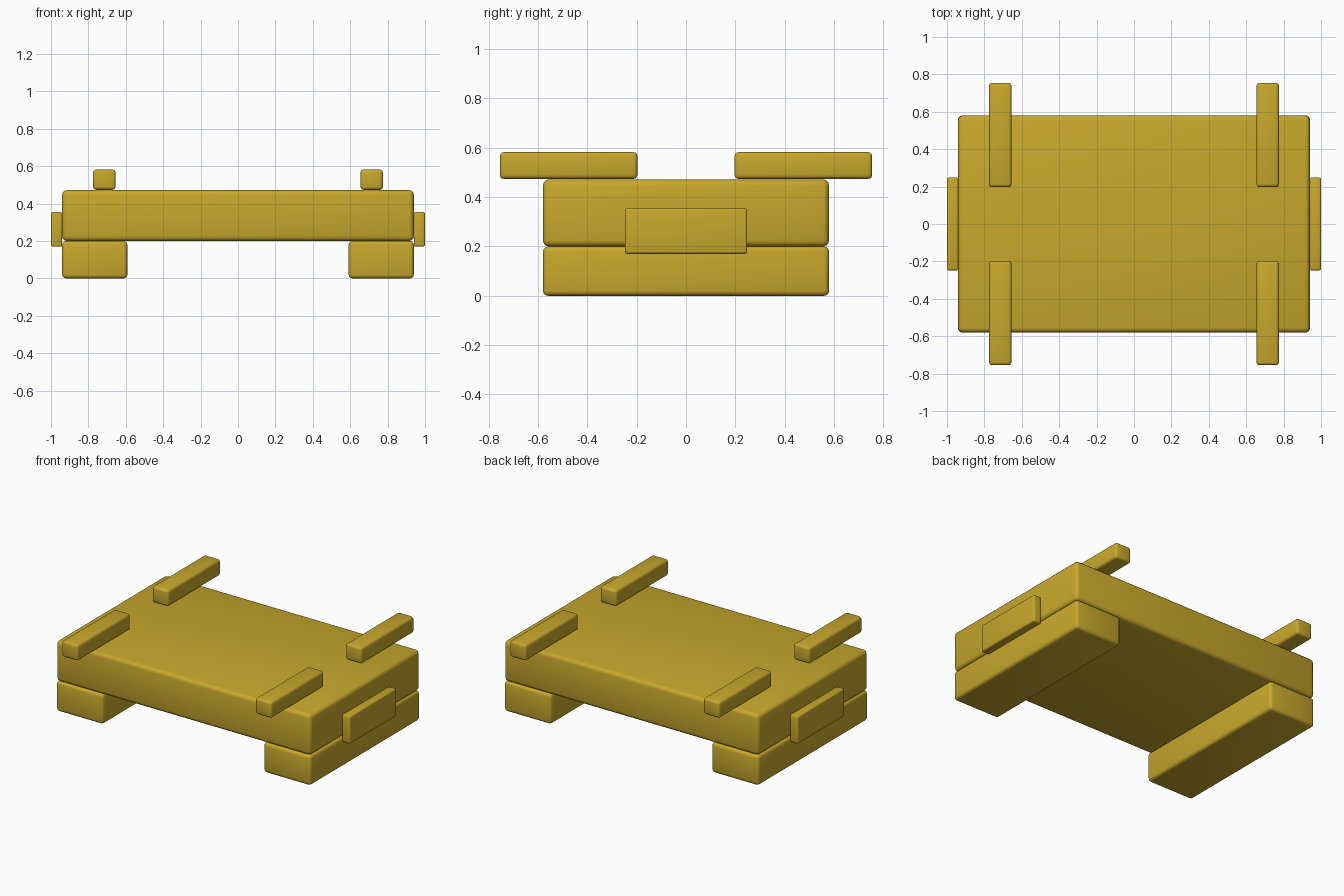
import bpy
import math

cube = bpy.data.objects.get("Cube")
if cube:
    bpy.data.objects.remove(cube, do_unlink=True)

yellow = bpy.data.materials.new("mustard_yellow")
yellow.use_nodes = True
colour = (0.58, 0.39, 0.025, 1)
yellow.diffuse_color = colour
yellow.node_tree.nodes["Principled BSDF"].inputs["Base Color"].default_value = colour


def block(name, low, high, bevel):
    """Rounded box between two opposite corners."""
    centre = [(a + b) / 2 for a, b in zip(low, high)]
    bpy.ops.mesh.primitive_cube_add(size=1, location=centre)
    ob = bpy.context.object
    ob.name = name
    ob.scale = [b - a for a, b in zip(low, high)]
    bpy.ops.object.transform_apply(location=False, rotation=False, scale=True)
    mod = ob.modifiers.new("rounded_edges", 'BEVEL')
    mod.width = bevel
    mod.segments = 3
    bpy.ops.object.modifier_apply(modifier=mod.name)
    ob.data.materials.append(yellow)
    bpy.ops.object.shade_smooth_by_angle(angle=math.radians(35))
    return ob


def mirrored(name, x, y, z, bevel):
    """Block given by its x, y and z ranges on the left, repeated on the right."""
    block("left_" + name, (x[0], y[0], z[0]), (x[1], y[1], z[1]), bevel)
    block("right_" + name, (-x[1], y[0], z[0]), (-x[0], y[1], z[1]), bevel)


# Main slab
block("body", (-0.94, -0.58, 0.2), (0.94, 0.58, 0.472), 0.025)

# Supports under both ends
mirrored("foot", (0.592, 0.94), (-0.58, 0.58), (0, 0.2), 0.02)

# Thin plates on the ends
mirrored("side_plate", (0.94, 1.0), (-0.248, 0.248), (0.17, 0.355), 0.01)

# Overhanging bars on top
mirrored("front_bar", (0.655, 0.775), (-0.755, -0.197), (0.474, 0.582), 0.016)
mirrored("back_bar", (0.655, 0.775), (0.197, 0.755), (0.474, 0.582), 0.016)
